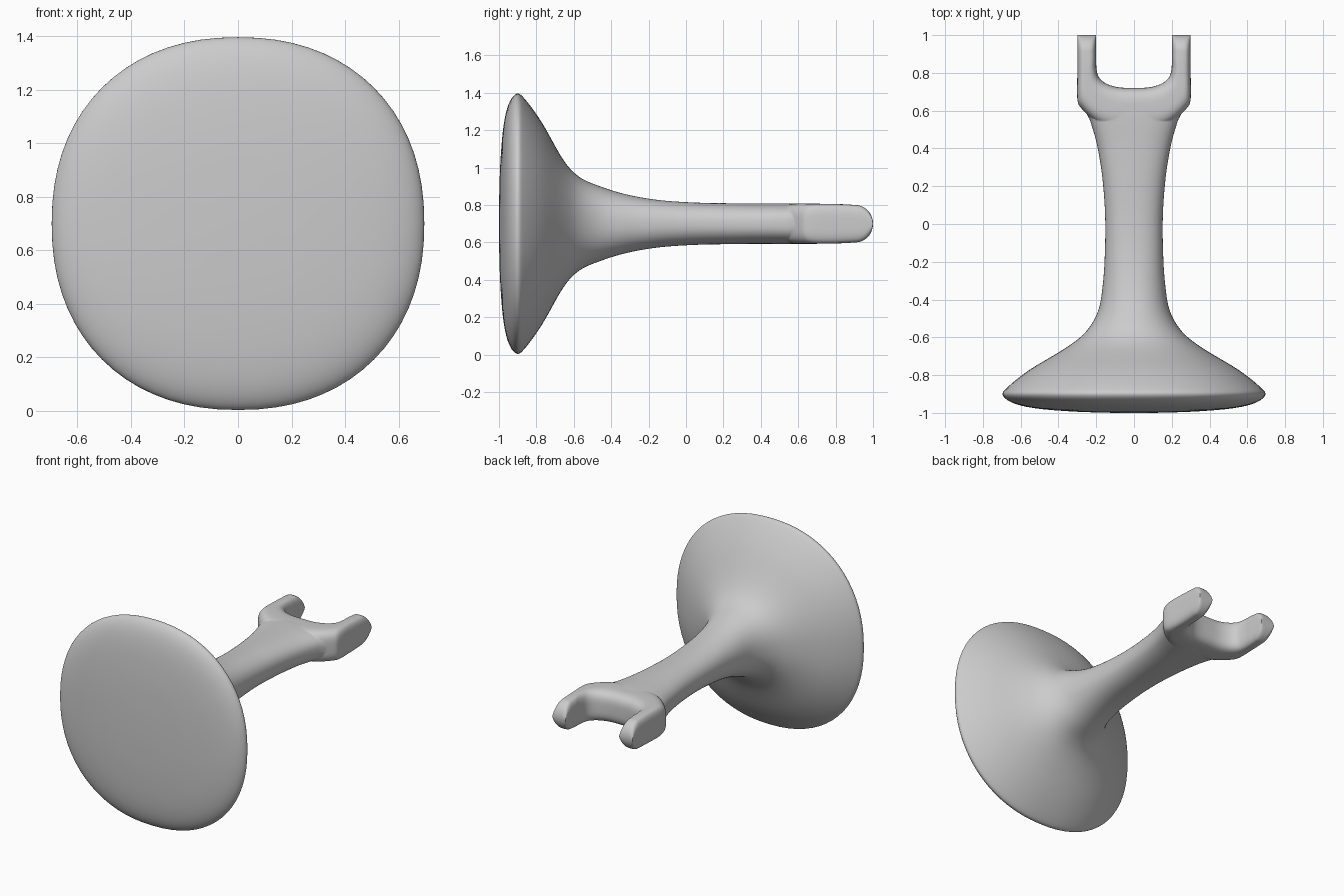
import bpy, bmesh, math
from mathutils import Vector

if "Cube" in bpy.data.objects:
    bpy.data.objects.remove(bpy.data.objects["Cube"])

N = 72  # points around each section


def smooth_path(rows, steps):
    """Catmull-Rom interpolation through tuples of numbers."""
    pts = [Vector(r) for r in rows]
    pts = [2 * pts[0] - pts[1]] + pts + [2 * pts[-1] - pts[-2]]
    out = []
    for i in range(1, len(pts) - 2):
        p0, p1, p2, p3 = pts[i - 1:i + 3]
        for s in range(steps):
            t = s / steps
            out.append(0.5 * (2 * p1 + (p2 - p0) * t + (2 * p0 - 5 * p1 + 4 * p2 - p3) * t * t
                              + (3 * p1 - p0 - 3 * p2 + p3) * t ** 3))
    return out + [pts[-2]]


def section(center, side, up, e):
    """Superellipse ring spanned by two half-axis vectors."""
    def power(v):
        return math.copysign(abs(v) ** (2 / e), v) if abs(v) > 1e-9 else 0.0
    angles = [2 * math.pi * k / N for k in range(N)]
    return [center + side * power(math.cos(a)) + up * power(math.sin(a)) for a in angles]


def loft(name, rings):
    bm = bmesh.new()
    rows = [[bm.verts.new(p) for p in ring] for ring in rings]
    for a, b in zip(rows, rows[1:]):
        for k in range(N):
            bm.faces.new((a[k], a[(k + 1) % N], b[(k + 1) % N], b[k]))
    bm.faces.new(rows[0])
    bm.faces.new(rows[-1])
    bmesh.ops.recalc_face_normals(bm, faces=bm.faces)
    me = bpy.data.meshes.new(name)
    bm.to_mesh(me)
    bm.free()
    ob = bpy.data.objects.new(name, me)
    bpy.context.collection.objects.link(ob)
    return ob


# Flared disc and stem: y, half width, half height, roundness exponent
body_rows = [
    (-1.0, .10, .10, 2.2), (-.993, .32, .32, 2.2), (-.976, .52, .52, 2.2),
    (-.948, .64, .64, 2.2), (-.905, .695, .695, 2.2), (-.86, .665, .665, 2.2),
    (-.77, .55, .54, 2.2), (-.655, .36, .34, 2.2), (-.57, .255, .25, 2.2),
    (-.46, .19, .20, 2.2), (-.32, .165, .157, 2.2), (-.15, .154, .127, 2.3),
    (.05, .153, .113, 2.3), (.25, .168, .109, 2.4), (.42, .196, .108, 2.5),
    (.54, .23, .109, 2.7), (.60, .252, .107, 2.8), (.64, .20, .095, 2.8)]
body = loft("disc_and_stem", [
    section(Vector((0, r[0], .7)), Vector((r[1], 0, 0)), Vector((0, 0, r[2])), r[3])
    for r in smooth_path(body_rows, 5)])

# Two-pronged fork: inner x, inner y, outer x, outer y, half height
half = [
    (0, .72, 0, .50, .108), (.09, .725, .11, .50, .108), (.155, .748, .20, .54, .108),
    (.19, .785, .275, .608, .107), (.20, .84, .30, .66, .106), (.20, .88, .30, .80, .104),
    (.20, .905, .30, .90, .10)]
for k in range(1, 8):
    a = math.pi / 2 * k / 7
    y = .905 + .095 * math.sin(a)
    half.append((.20, y, .30, y, max(.10 * math.cos(a), .002)))
fork_rows = [(-r[0], r[1], -r[2], r[3], r[4]) for r in reversed(half[1:])] + half
rings = []
for ix, iy, ox, oy, h in smooth_path(fork_rows, 4):
    inner, outer = Vector((ix, iy, .7)), Vector((ox, oy, .7))
    rings.append(section((inner + outer) / 2, (outer - inner) / 2, Vector((0, 0, h)), 3.3))
fork = loft("fork", rings)

# Join the fork to the stem as one skin
mod = body.modifiers.new("join_fork", 'BOOLEAN')
mod.operation = 'UNION'
mod.solver = 'EXACT'
mod.object = fork
bpy.context.view_layer.objects.active = body
body.select_set(True)
bpy.ops.object.modifier_apply(modifier=mod.name)
bpy.data.objects.remove(fork)
bpy.ops.object.shade_smooth_by_angle(angle=math.radians(50))
